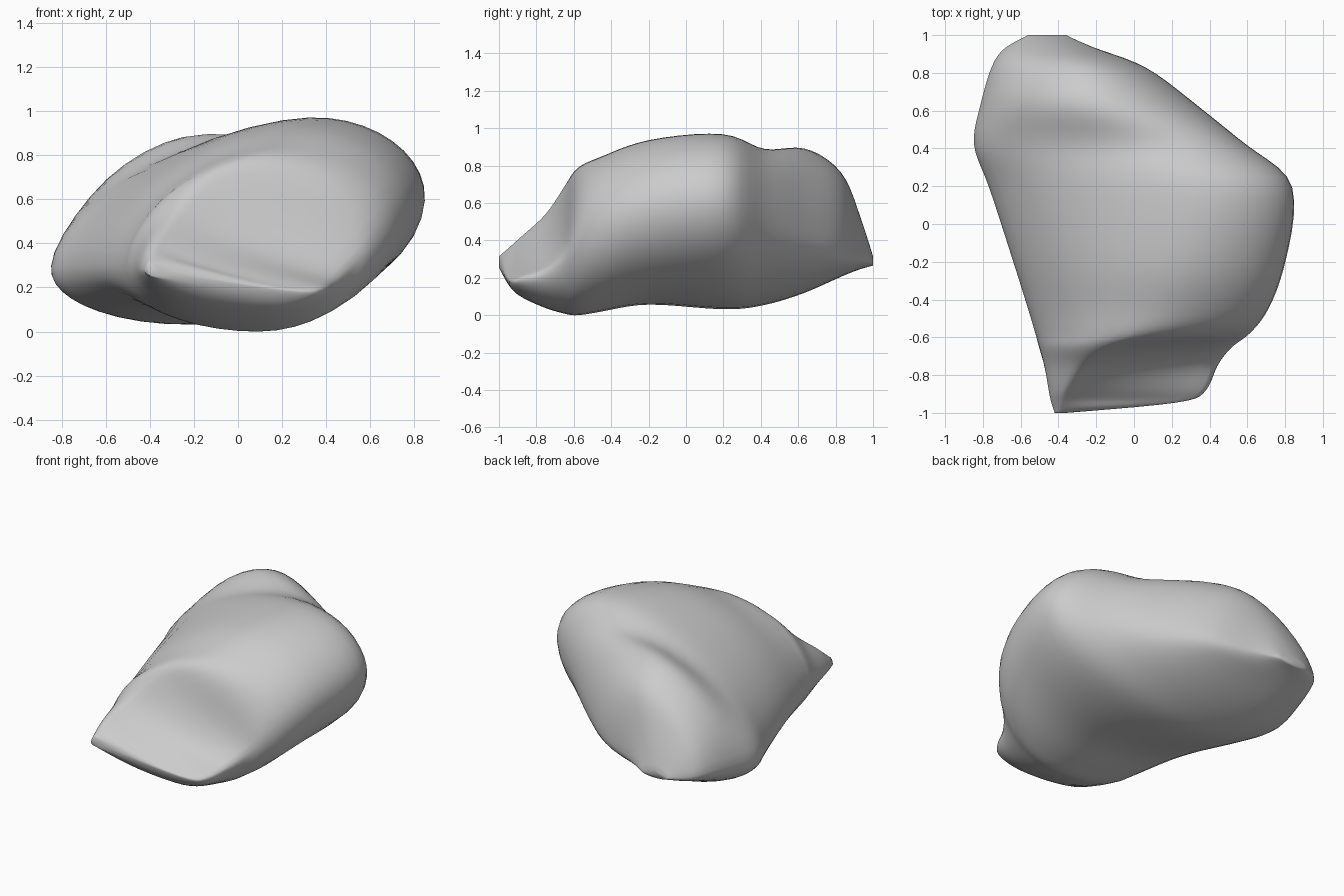
import bpy, bmesh, math

if "Cube" in bpy.data.objects:
    bpy.data.objects.remove(bpy.data.objects["Cube"])

# Cross-sections along y: y, left x z, top x z, right x z, bottom x z, upper-right fullness
SECTIONS = [
    (-1.00, -.42, .27, -.40, .31, -.36, .27, -.40, .25, 1.5),
    (-.945, -.44, .27, -.38, .36, .25, .18, .02, .15, 0.9),
    (-.88, -.455, .27, -.36, .42, .39, .20, .15, .09, 0.85),
    (-.75, -.48, .27, -.27, .54, .45, .24, .12, .03, 0.85),
    (-.65, -.51, .28, -.14, .69, .53, .32, .10, .00, 1.0),
    (-.58, -.53, .28, .05, .79, .62, .40, .10, -.01, 1.7),
    (-.45, -.57, .28, .16, .85, .72, .48, .10, .01, 2.0),
    (-.20, -.65, .28, .26, .94, .81, .56, .05, .05, 2.0),
    (.20, -.78, .28, .34, .975, .86, .60, -.20, .02, 2.0),
    (.42, -.86, .28, .08, .885, .60, .50, -.36, .045, 2.3),
    (.63, -.82, .29, -.18, .90, .34, .40, -.45, .11, 2.0),
    (.83, -.76, .30, -.25, .77, .07, .34, -.50, .20, 1.9),
    (.93, -.69, .29, -.38, .53, -.20, .31, -.50, .24, 1.9),
    (1.00, -.56, .28, -.46, .31, -.36, .28, -.46, .26, 1.9),
]
STEPS, QUARTER = 5, 10


def blend(a, b, c, d, t):
    """Smooth interpolation between b and c, limited to their range."""
    t2, t3 = t * t, t * t * t
    out = []
    for p, q, r, s in zip(a, b, c, d):
        v = .5 * (2*q + (r-p)*t + (2*p-5*q+4*r-s)*t2 + (3*q-p-3*r+s)*t3)
        out.append(min(max(v, min(q, r)), max(q, r)))
    return out


def ring(s):
    """Closed outline made of four rounded quarters."""
    y, lx, lz, tx, tz, rx, rz, bx, bz, full = s
    quarters = [(rx, rz, tx, tz, full, False), (lx, lz, tx, tz, 1.68, True),
                (lx, lz, bx, bz, 2.0, False), (rx, rz, bx, bz, 1.95, True)]
    pts = []
    for px, pz, qx, qz, e, flip in quarters:
        for i in range(QUARTER):
            a = (QUARTER - i if flip else i) / QUARTER * math.pi / 2
            c, n = max(math.cos(a), 0), max(math.sin(a), 0)
            pts.append((qx + (px - qx) * c ** (2 / e), y,
                        pz + (qz - pz) * n ** (2 / e)))
    return pts


# Loft the boulder through the interpolated sections
rows = []
last = len(SECTIONS) - 1
for i in range(last):
    four = [SECTIONS[min(max(i + k, 0), last)] for k in (-1, 0, 1, 2)]
    rows += [blend(*four, j / STEPS) for j in range(STEPS)]
rows.append(SECTIONS[-1])

bm = bmesh.new()
rings = [[bm.verts.new(p) for p in ring(r)] for r in rows]
n = QUARTER * 4
for a, b in zip(rings, rings[1:]):
    for i in range(n):
        j = (i + 1) % n
        bm.faces.new((a[i], a[j], b[j], b[i]))
bm.faces.new(rings[0])
bm.faces.new(rings[-1])

# Soften the creases where the quarters meet, leaving the two ends in place
inner = [v for r in rings[1:-1] for v in r]
for _ in range(4):
    bmesh.ops.smooth_vert(bm, verts=inner, factor=.5, use_axis_x=True,
                          use_axis_y=True, use_axis_z=True)
low = min(v.co.z for v in bm.verts)
bmesh.ops.translate(bm, verts=bm.verts, vec=(0, 0, -low))
bmesh.ops.recalc_face_normals(bm, faces=bm.faces)
for f in bm.faces:
    f.smooth = True

mesh = bpy.data.meshes.new("boulder")
bm.to_mesh(mesh)
bm.free()
boulder = bpy.data.objects.new("boulder", mesh)
bpy.context.collection.objects.link(boulder)
